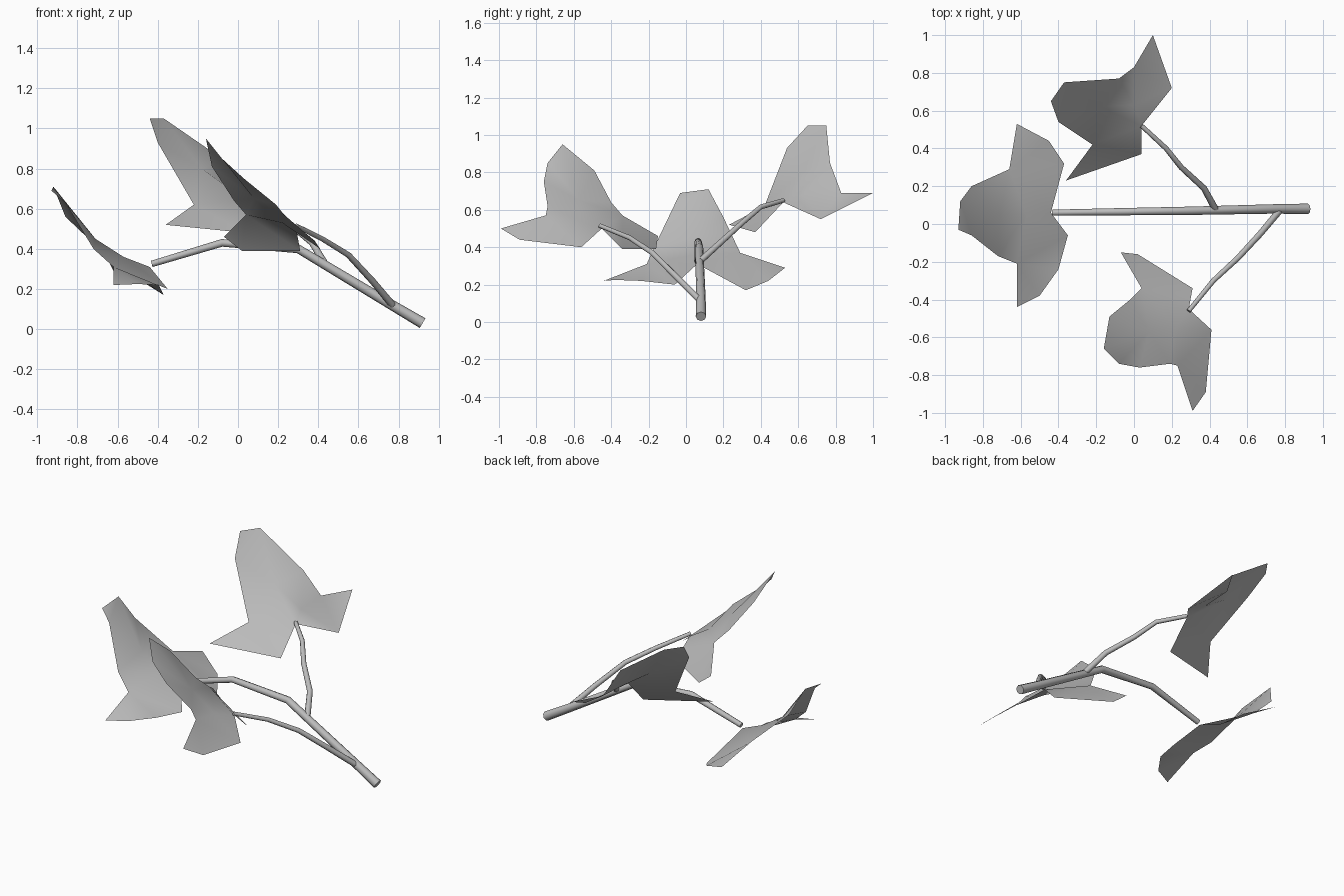
import bpy
import bmesh
import math
from mathutils import Vector
from mathutils.geometry import delaunay_2d_cdt

cube = bpy.data.objects.get("Cube")
if cube:
    bpy.data.objects.remove(cube, do_unlink=True)


def make_material(name, color):
    mat = bpy.data.materials.new(name)
    mat.use_nodes = True
    mat.diffuse_color = color
    mat.node_tree.nodes["Principled BSDF"].inputs["Base Color"].default_value = color
    return mat


grey = make_material("plain grey", (0.5, 0.5, 0.5, 1))


def add_object(name, mesh):
    obj = bpy.data.objects.new(name, mesh)
    bpy.context.collection.objects.link(obj)
    mesh.materials.clear()
    mesh.materials.append(grey)
    return obj


def shade(obj, angle):
    bpy.ops.object.select_all(action="DESELECT")
    obj.select_set(True)
    bpy.context.view_layer.objects.active = obj
    bpy.ops.object.shade_smooth_by_angle(angle=math.radians(angle))


def twig(name, path, start_radius, end_radius):
    """Capped tapering tube swept along a bent path."""
    curve = bpy.data.curves.new(name, "CURVE")
    curve.dimensions = "3D"
    curve.bevel_depth = 1
    curve.bevel_resolution = 2
    curve.use_fill_caps = True
    spline = curve.splines.new("POLY")
    spline.points.add(len(path) - 1)
    for i, (point, co) in enumerate(zip(spline.points, path)):
        t = i / (len(path) - 1)
        point.co = (*co, 1)
        point.radius = start_radius + (end_radius - start_radius) * t
    helper = bpy.data.objects.new(name + " path", curve)
    bpy.context.collection.objects.link(helper)
    bpy.context.view_layer.update()
    evaluated = helper.evaluated_get(bpy.context.evaluated_depsgraph_get())
    mesh = bpy.data.meshes.new_from_object(evaluated)
    bpy.data.objects.remove(helper, do_unlink=True)
    shade(add_object(name, mesh), 50)


def leaf(name, outline, midrib):
    """Thin sheet filled between a lobed outline and a raised midrib."""
    points = [Vector(p) for p in outline + midrib]
    n = len(outline)
    rim = list(range(n))
    edges = [(i, i + 1) for i in range(n, len(points) - 1)]
    flat = [p.to_2d() for p in points]
    _, _, faces, origins, _, _ = delaunay_2d_cdt(flat, edges, [rim], 1, 1e-5)
    bm = bmesh.new()
    verts = [bm.verts.new(points[src[0]]) for src in origins]
    for face in faces:
        bm.faces.new([verts[i] for i in face])
    for face in bm.faces:
        face.normal_update()
        if face.normal.z < 0:
            face.normal_flip()
    mesh = bpy.data.meshes.new(name)
    bm.to_mesh(mesh)
    bm.free()
    shade(add_object(name, mesh), 80)


# Main stem and its two side twigs
twig("main_stem", [(.92, .08, .03), (.75, .08, .13), (.3, .07, .4),
                   (-.08, .065, .43), (-.43, .06, .325)], .028, .016)
twig("back_twig", [(.43, .08, .33), (.37, .19, .43), (.25, .3, .53),
                   (.17, .4, .615), (.04, .52, .65)], .018, .012)
twig("front_twig", [(.77, .07, .12), (.67, -.05, .24), (.55, -.18, .37),
                    (.42, -.3, .45), (.29, -.46, .515)], .018, .012)

# Leaf at the end of the main stem
leaf("end_leaf", [
    (-.62, .53, .29), (-.45, .44, .22), (-.37, .32, .17), (-.44, .06, .31),
    (-.35, -.06, .2), (-.4, -.24, .22), (-.5, -.38, .225), (-.62, -.44, .22),
    (-.62, -.21, .31), (-.72, -.17, .4), (-.86, -.06, .63), (-.93, -.03, .69),
    (-.92, .12, .71), (-.86, .2, .56), (-.66, .29, .37),
], [(-.57, .05, .36), (-.71, .05, .45)])

# Leaf at the end of the back twig
leaf("back_leaf", [
    (.1, 1, .69), (.2, .72, .55), (.04, .52, .64), (.04, .37, .48),
    (-.36, .23, .52), (-.22, .42, .62), (-.4, .54, .93), (-.44, .65, 1.05),
    (-.37, .75, 1.05), (-.08, .77, .85), (0, .83, .69),
], [(0, .63, .68), (-.18, .62, .8)])

# Leaf at the end of the front twig
leaf("front_leaf", [
    (.31, -.99, .5), (.38, -.89, .44), (.41, -.56, .4), (.29, -.45, .5),
    (.31, -.34, .39), (.02, -.16, .39), (-.07, -.15, .46), (.04, -.34, .57),
    (-.02, -.4, .64), (-.13, -.49, .81), (-.16, -.66, .95), (-.08, -.74, .85),
    (.03, -.76, .75), (.19, -.74, .62), (.23, -.75, .57),
], [(.22, -.55, .53), (.08, -.57, .65)])
